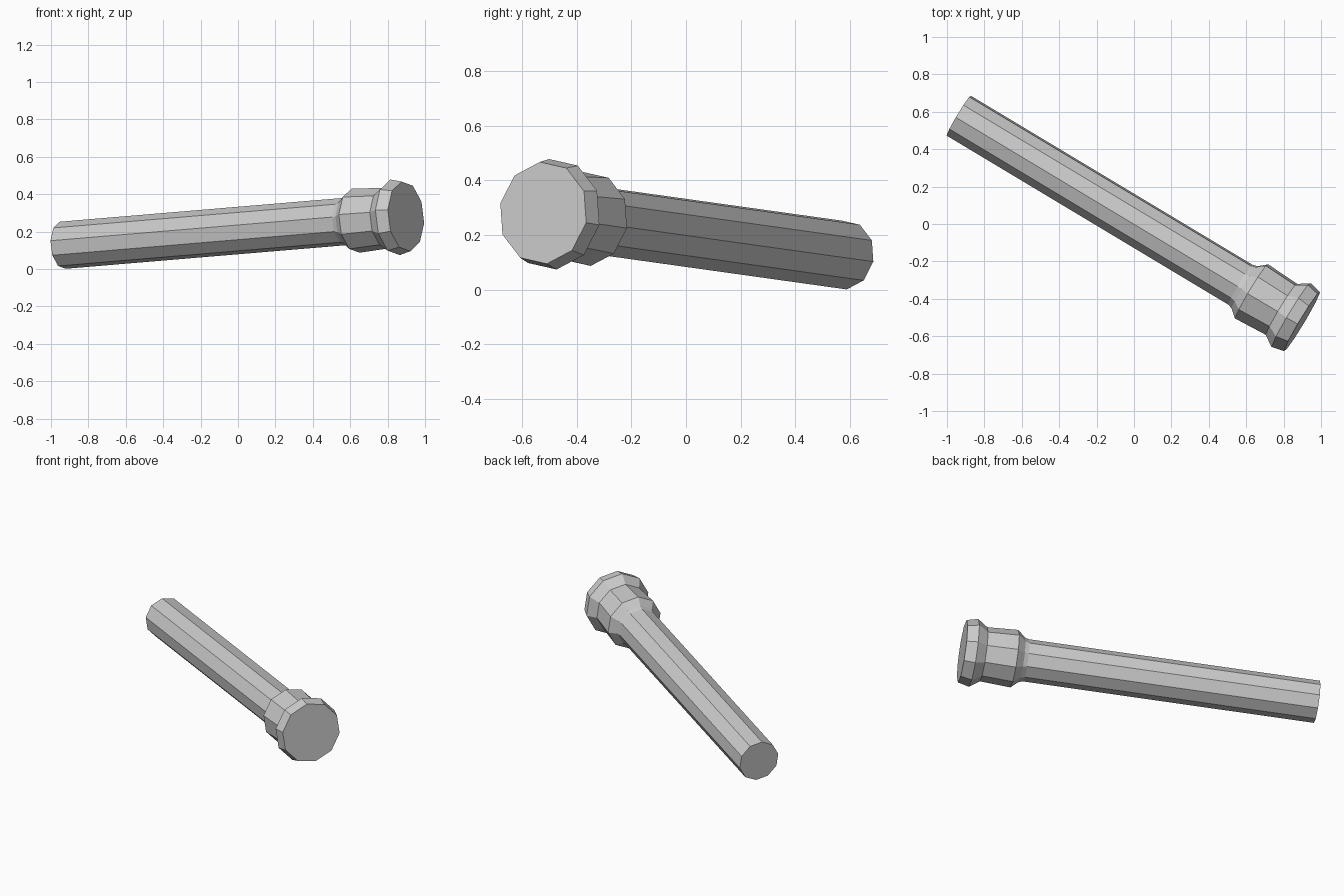
import bpy, bmesh, math
from mathutils import Vector

if "Cube" in bpy.data.objects:
    bpy.data.objects.remove(bpy.data.objects["Cube"])

SIDES = 10
ROLL = math.radians(25)
tail = Vector((-0.937, 0.579, 0.127))
head = Vector((0.898, -0.522, 0.281))

# axis frame: n along the handle, u level, v upward
n = (head - tail).normalized()
u = Vector((0, 0, 1)).cross(n).normalized()
v = n.cross(u)
length = (head - tail).length


def lathe(name, profile):
    """Closed faceted solid from (distance along axis, radius) pairs."""
    bm = bmesh.new()
    rings = []
    for d, r in profile:
        ring = []
        for i in range(SIDES):
            a = ROLL + math.tau * i / SIDES
            ring.append(bm.verts.new(tail + n * d + u * (r * math.cos(a)) + v * (r * math.sin(a))))
        rings.append(ring)
    for a, b in zip(rings, rings[1:]):
        for i in range(SIDES):
            j = (i + 1) % SIDES
            bm.faces.new((a[i], a[j], b[j], b[i]))
    bm.faces.new(rings[0][::-1])
    bm.faces.new(rings[-1])
    bmesh.ops.recalc_face_normals(bm, faces=bm.faces)
    mesh = bpy.data.meshes.new(name)
    bm.to_mesh(mesh)
    bm.free()
    obj = bpy.data.objects.new(name, mesh)
    bpy.context.collection.objects.link(obj)
    return obj


# long handle flaring into the collar, then the wider lamp-like head
lathe("handle_and_head", [
    (0, 0.127),
    (length - 0.385, 0.127),
    (length - 0.360, 0.134),
    (length - 0.315, 0.173),
    (length - 0.128, 0.163),
    (length - 0.068, 0.204),
    (length, 0.188),
])
